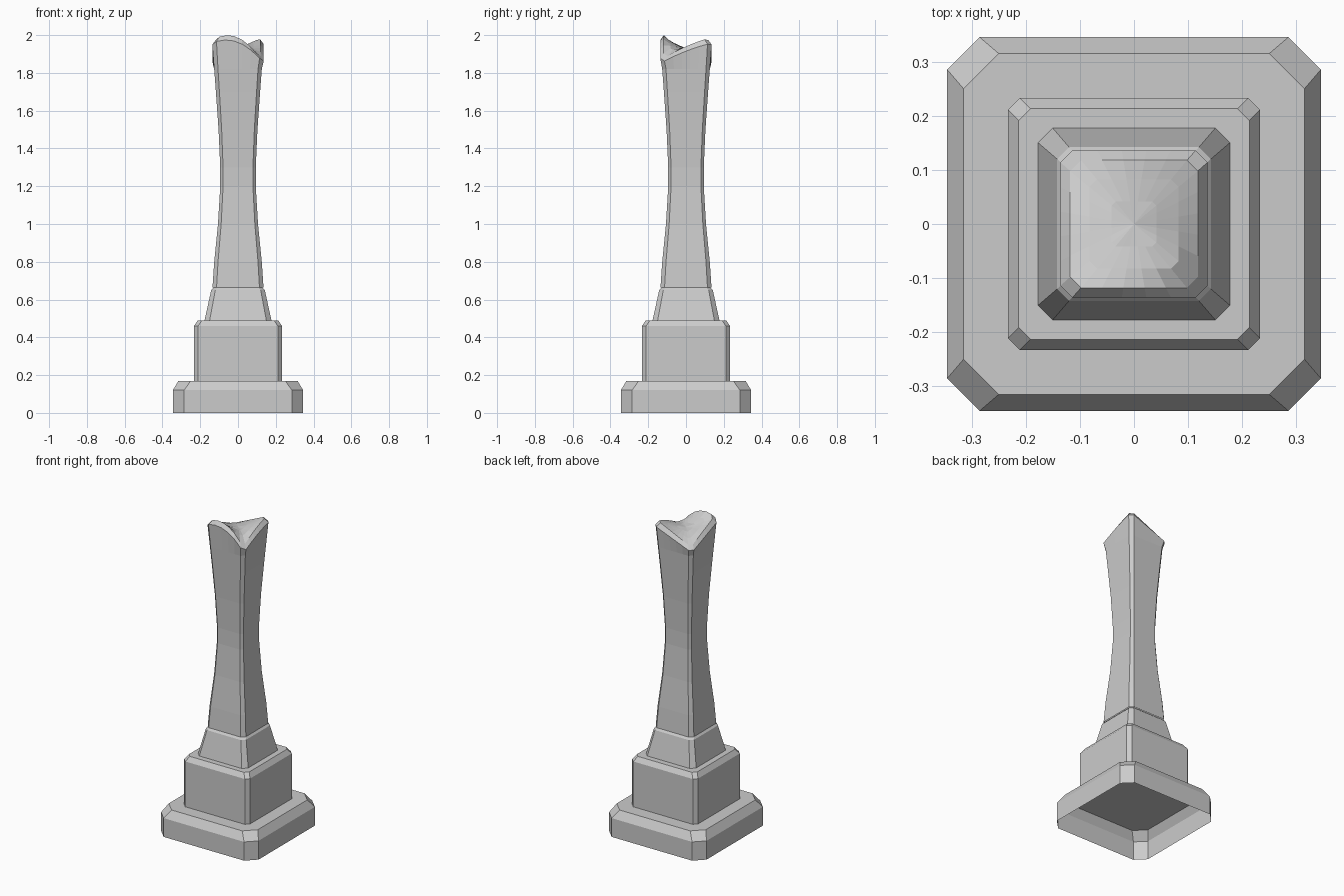
import bpy, bmesh
from mathutils import Vector

if "Cube" in bpy.data.objects:
    bpy.data.objects.remove(bpy.data.objects["Cube"])


def ring(h, c, z, n=1):
    """Square outline of half-width h with corners cut by c, n segments per side."""
    pts = []
    for k in range(4):
        for i in range(n + 1):
            x, y = -(h - c) + 2 * (h - c) * i / n, -h
            for _ in range(k):
                x, y = -y, x
            pts.append(Vector((x, y, z(x, y) if callable(z) else z)))
    return pts


def loft(name, rings, apex=None):
    """Skin a stack of rings; close with a flat cap or a fan to the apex."""
    bm = bmesh.new()
    loops = [[bm.verts.new(p) for p in r] for r in rings]
    n = len(loops[0])
    for a, b in zip(loops, loops[1:]):
        for i in range(n):
            j = (i + 1) % n
            bm.faces.new((a[i], a[j], b[j], b[i]))
    if apex is None:
        bm.faces.new(loops[-1])
    else:
        tip = bm.verts.new(apex)
        for i in range(n):
            bm.faces.new((loops[-1][i], loops[-1][(i + 1) % n], tip))
    mesh = bpy.data.meshes.new(name)
    bm.to_mesh(mesh)
    bm.free()
    bpy.context.collection.objects.link(bpy.data.objects.new(name, mesh))


# Stepped base: open-bottomed plinth, block and tapered neck
loft("plinth", [ring(.345, .06, 0), ring(.345, .06, .12), ring(.315, .065, .17)])
loft("block", [ring(.233, .022, .17), ring(.233, .022, .46), ring(.213, .022, .49)])
loft("neck", [ring(.177, .027, .49), ring(.142, .022, .65), ring(.124, .02, .67)])


# Broken top: two high and two low opposite corners, with a hump at the front
def broken(x, y):
    u, v = x / .118, y / .118
    return (1.93 + .053 * u * v
            + .057 * (1 - u * u) * max(0, -v) ** 2
            + .01 * (1 - v * v) * max(0, u))


# Waisted shaft, its chamfered broken rim and the hollow surface inside it
N = 5
waist = [(.665, .135), (.8, .126), (1.0, .106), (1.2, .094), (1.3, .094),
         (1.5, .103), (1.7, .117), (1.82, .126)]
rings = [ring(h, .16 * h, z, N) for z, h in waist]
rings.append(ring(.136, .022, lambda x, y: broken(x * .868, y * .868) - .025, N))
rings += [ring(.118 * s, .02 * s, broken, N) for s in (1, .7, .35)]
loft("broken_shaft", rings, (0, 0, broken(0, 0)))
